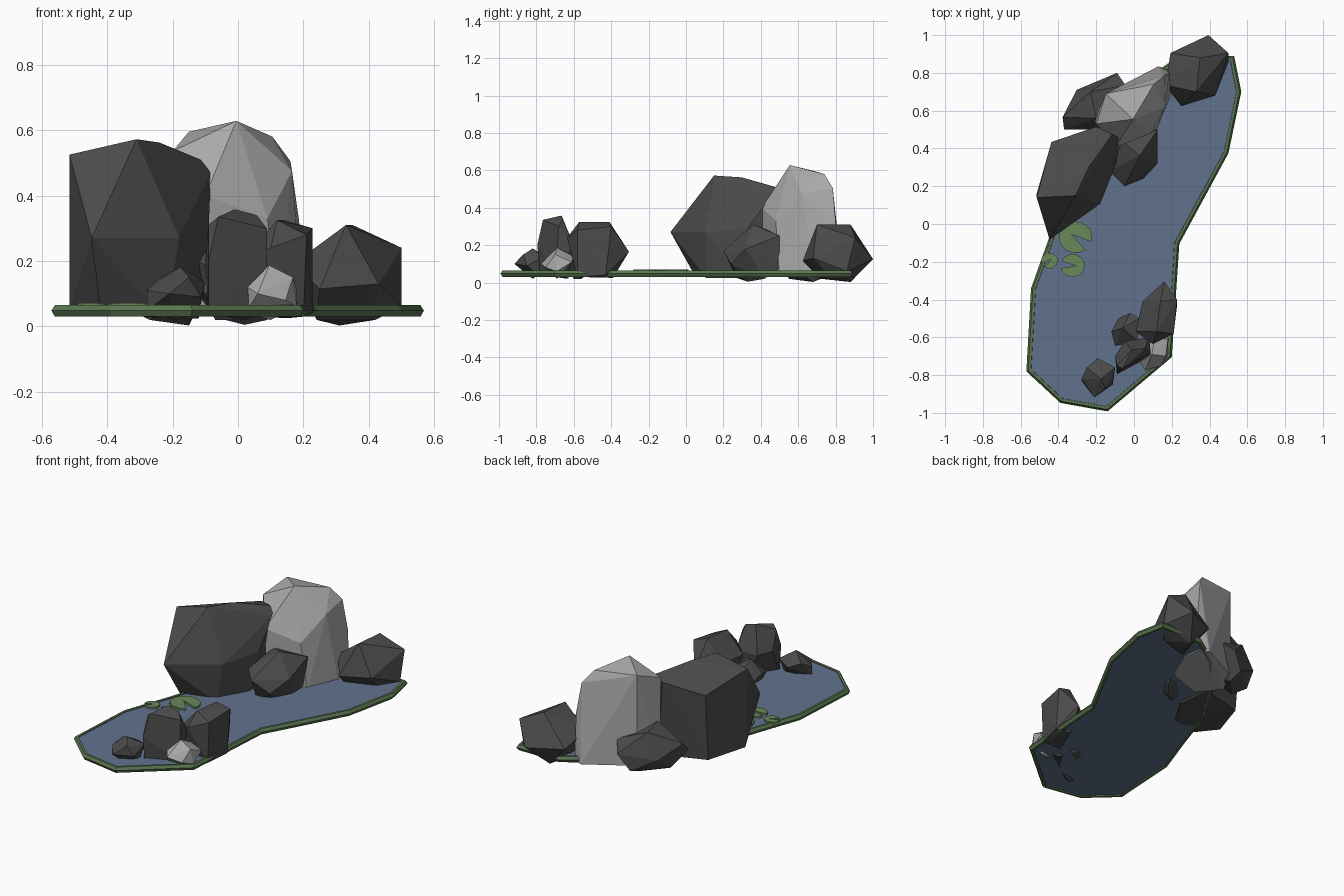
import bpy, bmesh, math
from mathutils import Vector


def material(name, r, g, b):
    m = bpy.data.materials.new(name)
    m.diffuse_color = (r, g, b, 1)
    return m


WATER = material("water_blue", .12, .17, .27)
GRASS = material("bank_green", .10, .18, .08)
LEAF = material("leaf_green", .14, .25, .10)
DARK = material("dark_stone", .07, .07, .07)
PALE = material("pale_stone", .40, .40, .40)


def finish(bm, name, mat):
    bmesh.ops.recalc_face_normals(bm, faces=bm.faces)
    me = bpy.data.meshes.new(name)
    bm.to_mesh(me)
    bm.free()
    me.materials.append(mat)
    ob = bpy.data.objects.new(name, me)
    bpy.context.collection.objects.link(ob)
    return ob


def rock(name, mat, pts):
    """Faceted boulder: convex hull of a few corner points."""
    bm = bmesh.new()
    for p in pts:
        bm.verts.new(p)
    bmesh.ops.convex_hull(bm, input=bm.verts)
    bmesh.ops.delete(bm, geom=[v for v in bm.verts if not v.link_faces], context='VERTS')
    finish(bm, name, mat)


def loop(pts, inset, z):
    """Clockwise outline moved inwards with mitred corners."""
    out = []
    for i, p in enumerate(pts):
        a, b, c = Vector(pts[i - 1]), Vector(p), Vector(pts[(i + 1) % len(pts)])
        d1, d2 = (b - a).normalized(), (c - b).normalized()
        n1, n2 = Vector((d1.y, -d1.x)), Vector((d2.y, -d2.x))
        q = b + (n1 + n2) * inset / (1 + n1.dot(n2))
        out.append((q.x, q.y, z))
    return out


def bridge(bm, rings, closed):
    n = len(rings[0])
    for k in range(len(rings) if closed else len(rings) - 1):
        r, s = rings[k], rings[(k + 1) % len(rings)]
        for i in range(n):
            j = (i + 1) % n
            bm.faces.new((r[i], r[j], s[j], s[i]))


def slab(name, mat, bottom, top):
    bm = bmesh.new()
    rings = [[bm.verts.new(p) for p in r] for r in (bottom, top)]
    bridge(bm, rings, False)
    for r in rings:
        bm.faces.new(r)
    finish(bm, name, mat)


# Pond outline, bank and water
outline = [(.53, .89), (.568, .70), (.50, .375), (.24, -.105), (.20, -.705), (-.14, -.992),
           (-.39, -.947), (-.57, -.78), (-.545, -.34), (-.445, -.06), (-.36, .2),
           (-.18, .5), (.03, .75), (.24, .89)]
bm = bmesh.new()
section = [(0, .048), (.010, .065), (.024, .065), (.028, .048), (.024, .03), (.010, .03)]
bridge(bm, [[bm.verts.new(p) for p in loop(outline, o, z)] for o, z in section], True)
finish(bm, "grass_bank", GRASS)
slab("water", WATER, loop(outline, .022, .037), loop(outline, .022, .060))

# Lily pads: notched discs
for i, (x, y, r, a) in enumerate([(-.31, -.07, .088, -35), (-.325, -.22, .064, 175),
                                  (-.448, -.195, .044, 215)]):
    ring = [(x - .3 * r * math.cos(math.radians(a)), y - .3 * r * math.sin(math.radians(a)))]
    for k in range(15):
        t = math.radians(a + 18 + k * 324 / 14)
        ring.append((x + r * math.cos(t), y + r * .95 * math.sin(t)))
    slab(f"lily_pad_{i + 1}", LEAF, [(*p, .058) for p in ring], [(*p, .071) for p in ring])

# Large boulders at the back
rock("large_boulder", DARK, [
    (-.447, -.083, .27), (-.515, .14, .525), (-.515, .16, .05), (-.31, .15, .572),
    (-.24, .30, .562), (-.437, .434, .45), (-.20, .515, .50), (-.115, .475, .51),
    (-.083, .46, .47), (-.09, .33, .29), (-.18, .106, .27), (-.42, .04, .05),
    (-.22, .11, .025), (-.12, .28, .025), (-.43, .40, .04), (-.15, .48, .03)])
rock("pale_boulder", PALE, [
    (-.005, .555, .628), (-.15, .69, .595), (-.20, .53, .535), (.105, .74, .58),
    (.16, .785, .505), (.165, .62, .475), (.187, .80, .32), (-.10, .405, .40),
    (.09, .48, .33), (.20, .69, .03), (.19, .81, .03), (.12, .50, .03),
    (-.10, .42, .03), (-.21, .55, .03), (-.15, .69, .04), (.13, .835, .03)])
rock("back_right_rock", DARK, [
    (.394, 1.0, .125), (.5, .905, .24), (.5, .86, .06), (.43, .68, .13), (.25, .624, .115),
    (.167, .735, .19), (.193, .905, .13), (.33, .70, .31), (.35, .88, .31),
    (.31, .88, .003), (.42, .78, .02), (.24, .72, .02)])
rock("back_left_rock", DARK, [
    (-.37, .50, .13), (-.378, .566, .19), (-.304, .71, .12), (-.09, .80, .14),
    (-.045, .735, .20), (-.23, .70, .27), (-.20, .56, .28), (-.15, .50, .12),
    (-.15, .68, .003), (-.27, .55, .02), (-.16, .77, .04), (-.33, .62, .05)])
rock("middle_rock", DARK, [
    (-.05, .20, .17), (.125, .32, .18), (.125, .50, .25), (-.13, .28, .20), (.03, .36, .31),
    (-.06, .44, .28), (.05, .24, .10), (.10, .50, .08), (-.11, .42, .08),
    (.02, .33, .005), (.09, .42, .02), (-.06, .27, .025)])

# Small cluster at the front
rock("front_tall_rock", DARK, [
    (.16, -.305, .165), (.228, -.40, .30), (.21, -.58, .28), (.10, -.635, .24), (.01, -.57, .20),
    (.045, -.41, .19), (.12, -.57, .325), (.14, -.41, .325), (.228, -.43, .04),
    (.15, -.39, .025), (.20, -.58, .03), (.07, -.58, .03)])
rock("front_middle_rock", DARK, [
    (-.01, -.665, .358), (.057, -.66, .34), (-.09, -.75, .31), (-.06, -.765, .335),
    (.088, -.68, .30), (.088, -.70, .05), (-.09, -.795, .20), (-.09, -.78, .04),
    (-.10, -.70, .20), (-.05, -.62, .19), (.08, -.60, .20), (.02, -.63, .02)])
rock("front_small_rock", DARK, [
    (-.278, -.82, .11), (-.193, -.71, .12), (-.10, -.76, .135), (-.112, -.85, .09),
    (-.21, -.918, .10), (-.175, -.82, .182), (-.25, -.76, .14), (-.15, -.87, .15),
    (-.277, -.83, .05), (-.19, -.82, .02), (-.12, -.79, .04)])
rock("front_hidden_rock", DARK, [
    (-.12, -.57, .12), (-.02, -.47, .11), (.03, -.50, .15), (-.10, -.645, .10),
    (-.06, -.55, .20), (.02, -.62, .16), (-.08, -.50, .06), (0, -.56, .02), (-.07, -.60, .02)])
rock("front_pale_rock", PALE, [
    (.095, -.69, .187), (.03, -.73, .12), (.06, -.775, .10), (.168, -.70, .15),
    (.18, -.61, .11), (.11, -.60, .14), (.145, -.75, .08), (.18, -.69, .06),
    (.022, -.71, .04), (.10, -.69, .02)])
